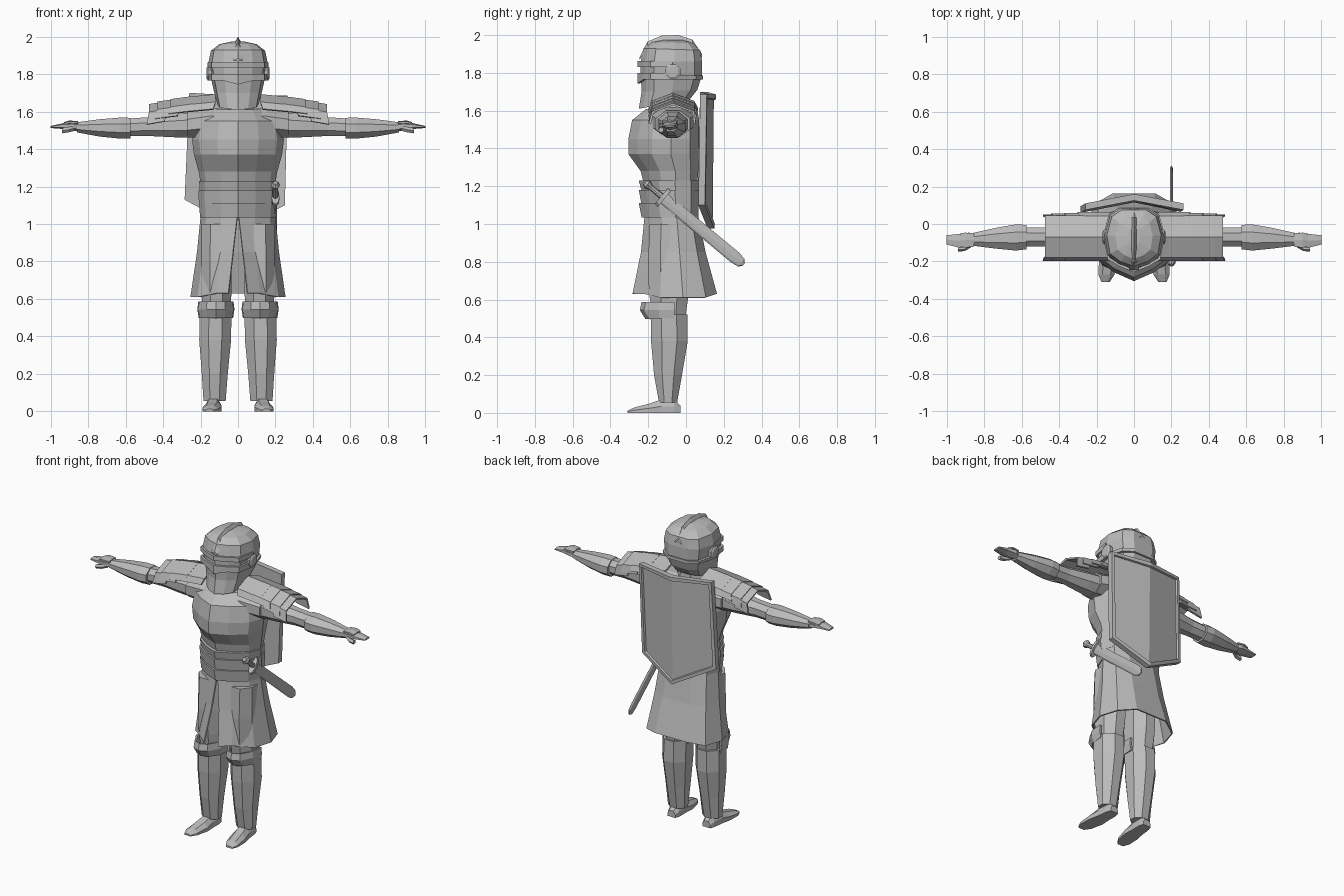
import bpy, bmesh, math
from mathutils import Vector

if "Cube" in bpy.data.objects:
    bpy.data.objects.remove(bpy.data.objects["Cube"])

steel = bpy.data.materials.new("steel_grey")
steel.diffuse_color = (0.5, 0.5, 0.5, 1)
steel.use_nodes = True
steel.node_tree.nodes["Principled BSDF"].inputs["Base Color"].default_value = steel.diffuse_color


def finish(name, bm, mirror=False, thick=0):
    bmesh.ops.recalc_face_normals(bm, faces=bm.faces)
    me = bpy.data.meshes.new(name)
    bm.to_mesh(me)
    bm.free()
    me.materials.append(steel)
    ob = bpy.data.objects.new(name, me)
    bpy.context.collection.objects.link(ob)
    if thick:
        m = ob.modifiers.new("thickness", 'SOLIDIFY')
        m.thickness, m.offset = thick, 0
    if mirror:
        m = ob.modifiers.new("mirror", 'MIRROR')
        m.use_mirror_merge = False
    return ob


def loft(name, rings, closed=True, cap=True, mirror=False, thick=0):
    """Skin a list of equal-length point rings."""
    bm = bmesh.new()
    vs = [[bm.verts.new(p) for p in r] for r in rings]
    n = len(rings[0])
    for a, b in zip(vs, vs[1:]):
        for i in range(n if closed else n - 1):
            j = (i + 1) % n
            bm.faces.new((a[i], a[j], b[j], b[i]))
    if cap and closed:
        bm.faces.new(vs[0])
        bm.faces.new(vs[-1])
    return finish(name, bm, mirror, thick)


# Half outlines seen from above: (fraction of width, fraction of depth from the front)
BODY = [(0, 0), (.45, .13), (.85, .33), (1, .6), (.85, .87), (.45, 1), (0, 1)]
HEAD = [(0, 0), (.5, .08), (.88, .22), (1, .55), (.82, .88), (.45, 1), (0, 1)]


def outline(shape, w, yf, yb, zf, zb=None):
    zb = zf if zb is None else zb
    half = [(w * fx, yf + (yb - yf) * fy, zf + (zb - zf) * fy) for fx, fy in shape]
    return half + [(-x, y, z) for x, y, z in half[-2:0:-1]]


def ring_z(z, cx, cy, rx, ry, n=8):
    return [(cx + rx * math.cos(math.tau * (i + .5) / n),
             cy + ry * math.sin(math.tau * (i + .5) / n), z) for i in range(n)]


def ring_x(x, cy, cz, ry, rz, n=8):
    k = 1 / math.cos(math.pi / n)
    return [(x, cy + k * ry * math.cos(math.tau * (i + .5) / n),
             cz + k * rz * math.sin(math.tau * (i + .5) / n)) for i in range(n)]


# Breastplate, belt bands and neck
loft("breastplate", [outline(BODY, *r) for r in [
    (.20, -.215, .06, 1.03), (.20, -.225, .06, 1.22), (.21, -.24, .065, 1.28),
    (.235, -.305, .07, 1.37), (.245, -.305, .07, 1.45), (.23, -.285, .07, 1.55),
    (.17, -.21, .06, 1.61)]])
for i, (z0, z1, w) in enumerate([(1.035, 1.11, .207), (1.10, 1.18, .212), (1.175, 1.23, .208)]):
    loft(f"waist_band_{i + 1}", [outline(BODY, w - .004, -.235, .065, z0),
                                 outline(BODY, w, -.25, .068, z1)])
loft("neck", [ring_z(1.57, 0, -.08, .11, .10), ring_z(1.68, 0, -.08, .09, .09)])
loft("shoulder_yoke", [ring_x(x, -.07, z, ry, rz) for x, z, ry, rz in
                       [(-.27, 1.53, .09, .07), (-.15, 1.545, .115, .075),
                        (.15, 1.545, .115, .075), (.27, 1.53, .09, .07)]])

# Skirt, open at the front
skirt = []
for w, yf, yb, z, slit in [(.195, -.215, .06, 1.05, .002), (.215, -.235, .10, .85, .025),
                           (.25, -.28, .16, .63, .05)]:
    pts = outline(BODY, w, yf, yb, z)
    low = z < .7
    pts = [(x, y, zz - (.02 if low and abs(x) > .8 * w else 0)) for x, y, zz in pts]
    skirt.append([(slit, yf, z)] + pts[1:] + [(-slit, yf, z)])
loft("skirt", skirt, closed=False, thick=.008)

# Helmet shell, crest, visor and ear bosses
loft("helmet", [outline(HEAD, *r) for r in [
    (.11, -.25, .02, 1.61, 1.66), (.128, -.235, .06, 1.70, 1.71),
    (.148, -.24, .085, 1.80, 1.79), (.158, -.24, .085, 1.86, 1.86),
    (.145, -.225, .075, 1.93, 1.92), (.10, -.185, .035, 1.962, 1.958),
    (.03, -.12, -.02, 1.975, 1.975)]])
crest = [(-.245, 1.87, 1.885), (-.205, 1.925, 1.965), (-.13, 1.95, 1.997), (-.04, 1.955, 2.0),
         (.035, 1.94, 1.975), (.085, 1.88, 1.90)]
loft("helmet_crest", [[(-.025, y, a), (0, y, b), (.025, y, a)] for y, a, b in crest])


def visor_strip(name, z0, z1, yf, wings, dip):
    path = [(-.155, wings, 0), (-.135, -.185, 0), (-.075, yf + .03, 0), (0, yf, dip),
            (.075, yf + .03, 0), (.135, -.185, 0), (.155, wings, 0)]
    loft(name, [[(x, y, z0 - d) for x, y, d in path], [(x, y, z1) for x, y, d in path]],
         closed=False, thick=.014)


visor_strip("visor_brow", 1.832, 1.862, -.25, -.07, 0)
visor_strip("visor_lower", 1.765, 1.80, -.25, -.07, .02)
loft("helmet_side_band", [outline(HEAD, .158, -.228, .09, 1.765),
                          outline(HEAD, .163, -.228, .09, 1.785)])
loft("ear_boss", [ring_x(x, -.07, 1.805, r, r) for x, r in [(.14, .04), (.16, .04), (.168, .028)]],
     mirror=True)

# Arms, gauntlet cuffs and hands
loft("upper_arm", [ring_x(x, -.07, z, ry, rz) for x, z, ry, rz in [
    (.20, 1.53, .085, .07), (.34, 1.525, .07, .062), (.48, 1.52, .05, .05),
    (.60, 1.515, .05, .047)]], mirror=True)
loft("forearm_guard", [ring_x(x, y, z, ry, rz) for x, y, z, ry, rz in [
    (.575, -.07, 1.512, .065, .055), (.63, -.072, 1.512, .07, .056),
    (.74, -.076, 1.513, .055, .046), (.86, -.082, 1.516, .034, .027)]], mirror=True)
loft("hand", [ring_x(x, y, z, ry, rz, 6) for x, y, z, ry, rz in [
    (.84, -.082, 1.517, .026, .02), (.88, -.086, 1.522, .04, .02), (.93, -.09, 1.523, .037, .014),
    (1.0, -.085, 1.518, .025, .005)]], mirror=True)
loft("knuckle_guard", [ring_x(x, -.086, z, ry, .008, 6) for x, z, ry in [
    (.855, 1.54, .035), (.90, 1.543, .04), (.93, 1.535, .035)]], mirror=True)
loft("thumb", [ring_x(x, y, z, .012, .012, 5) for x, y, z in [
    (.87, -.11, 1.512), (.905, -.13, 1.503), (.94, -.132, 1.498)]], mirror=True)

# Overlapping shoulder plates
for i, (x0, x1, top, low) in enumerate([(.12, .29, 1.675, 1.60), (.24, .36, 1.665, 1.59),
                                        (.31, .43, 1.652, 1.565), (.38, .475, 1.638, 1.535)]):
    rings = []
    for x, dz in [(x0, .012), (x1, -.004)]:
        rings.append([(x + .012, -.192, low + dz), (x, -.175, top - .04 + dz), (x, -.07, top + dz),
                      (x, .04, top - .04 + dz), (x + .012, .058 - .004 * i, low + dz)])
    loft(f"shoulder_plate_{i + 1}", rings, closed=False, mirror=True, thick=.012)

# Legs: thigh, knee guard, greave, foot
loft("thigh", [ring_z(z, .115, -.09, rx, ry) for z, rx, ry in [
    (1.0, .085, .11), (.80, .088, .12), (.64, .087, .115), (.52, .08, .095)]], mirror=True)
loft("knee_guard", [[(.118 + s * w, y, z) for s, y in
                     [(-1, -.06), (-.95, -.14), (-.5, f + .02), (0, f), (.5, f + .02),
                      (.95, -.14), (1, -.06)]]
                    for z, w, f in [(.50, .086, -.21), (.545, .093, -.238), (.585, .088, -.23)]],
     closed=False, mirror=True, thick=.012)
loft("greave", [ring_z(z, x, y, rx, ry) for z, x, y, rx, ry in [
    (.52, .12, -.09, .092, .105), (.38, .122, -.088, .092, .105), (.20, .124, -.095, .075, .08),
    (.055, .125, -.095, .064, .052)]], mirror=True)
loft("foot", [[(cx - w, y, 0), (cx - w, y, h * .5), (cx - w * .5, y, h), (cx + w * .5, y, h),
               (cx + w, y, h * .5), (cx + w, y, 0)] for y, cx, w, h in [
    (-.31, .152, .022, .012), (-.27, .147, .043, .03), (-.19, .137, .05, .05),
    (-.13, .132, .042, .07), (-.06, .128, .038, .07), (-.03, .127, .028, .04)]], mirror=True)

# Shield on the back with a raised rim
bm = bmesh.new()
front = [(-.26, .075, 1.70), (0, .125, 1.685), (.265, .075, 1.685),
         (.25, .065, 1.10), (0, .115, .975), (-.285, .06, 1.13)]
a = [bm.verts.new(p) for p in front]
b = [bm.verts.new((x, y + .035, z)) for x, y, z in front]
for v in (a, b):
    bm.faces.new((v[0], v[1], v[4], v[5]))
    bm.faces.new((v[1], v[2], v[3], v[4]))
for i in range(6):
    j = (i + 1) % 6
    bm.faces.new((a[i], a[j], b[j], b[i]))
bmesh.ops.recalc_face_normals(bm, faces=bm.faces)
outer = [f for f in bm.faces if all(v in b for v in f.verts)]
bmesh.ops.inset_region(bm, faces=outer, thickness=.025, depth=0)
bmesh.ops.inset_region(bm, faces=outer, thickness=.004, depth=-.012)
finish("shield", bm)

# Sword hanging on the left hip, laid out along its length
start, end = Vector((.20, -.20, 1.205)), Vector((.20, .305, .785))
along = (end - start).normalized()
across = along.cross(Vector((1, 0, 0)))
total = (end - start).length


def sword_part(name, sections, n=8):
    rings = []
    for d, w, t in sections:
        c = start + along * d
        rings.append([c + across * w * math.cos(math.tau * i / n)
                      + Vector((t * math.sin(math.tau * i / n), 0, 0)) for i in range(n)])
    loft(name, rings)


sword_part("sword_pommel", [(-.025, .012, .012), (-.005, .026, .024), (.02, .014, .014)])
sword_part("sword_grip", [(.01, .014, .014), (.10, .016, .016)])
sword_part("sword_guard", [(.09, .055, .022), (.112, .055, .022)])
sword_part("sword_blade", [(.11, .032, .009), (total - .06, .034, .009),
                           (total - .015, .026, .008), (total, .008, .004)])
